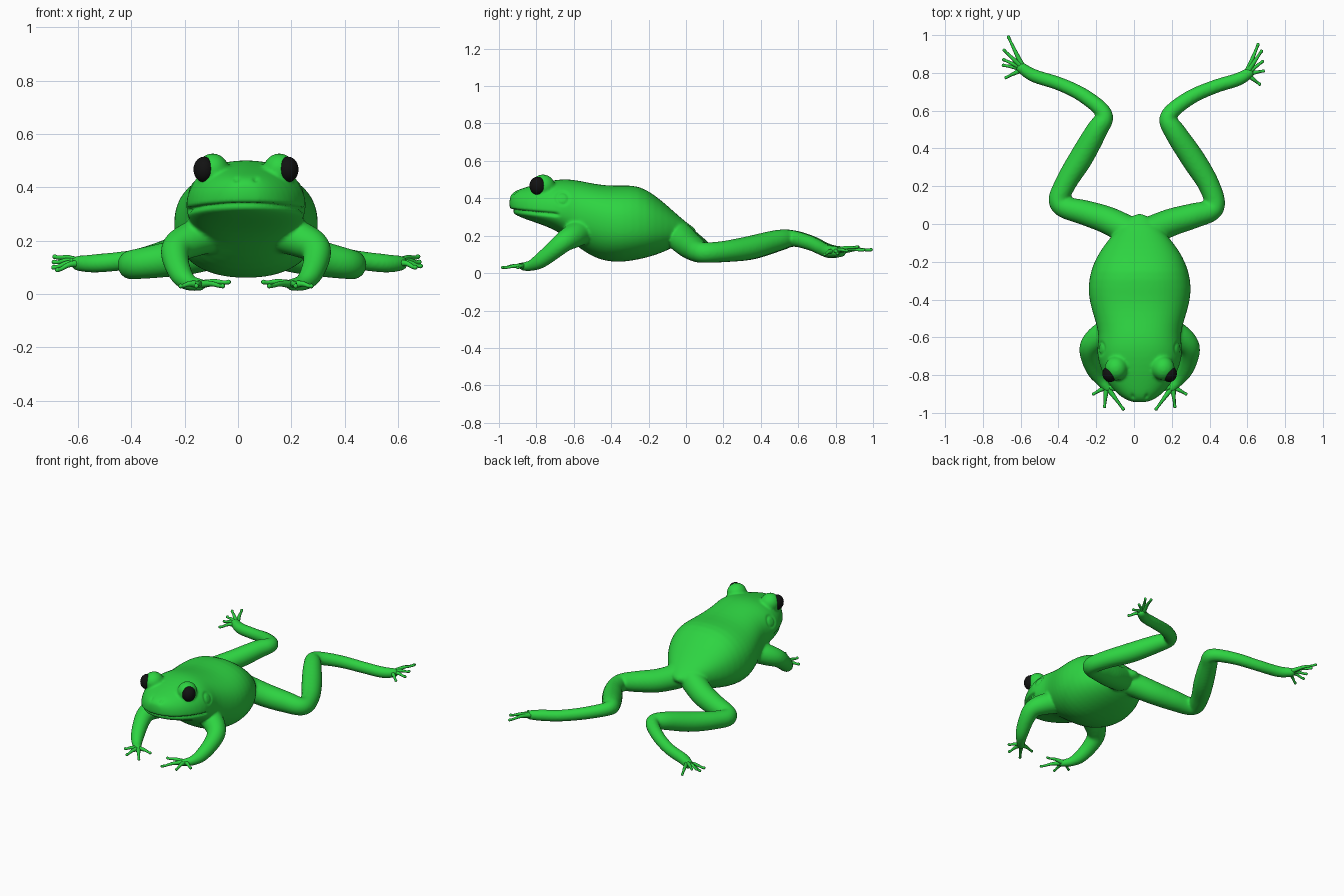
import bpy, bmesh, math
from mathutils import Vector, Matrix

if "Cube" in bpy.data.objects:
    bpy.data.objects.remove(bpy.data.objects["Cube"])

CX = 0.03  # body midline


def material(name, rgb):
    m = bpy.data.materials.new(name)
    m.diffuse_color = (*rgb, 1)
    m.use_nodes = True
    m.node_tree.nodes["Principled BSDF"].inputs["Base Color"].default_value = m.diffuse_color
    return m


GREEN = material("green_skin", (0.027, 0.66, 0.054))
BLACK = material("eye_black", (0.006, 0.006, 0.006))


def make(name, bm, mat):
    bmesh.ops.recalc_face_normals(bm, faces=bm.faces)
    for f in bm.faces:
        f.smooth = True
    me = bpy.data.meshes.new(name)
    bm.to_mesh(me)
    bm.free()
    me.materials.append(mat)
    ob = bpy.data.objects.new(name, me)
    bpy.context.collection.objects.link(ob)
    return ob


def loft(bm, rings):
    vs = [[bm.verts.new(p) for p in r] for r in rings]
    n = len(vs[0])
    for a, b in zip(vs, vs[1:]):
        for i in range(n):
            j = (i + 1) % n
            bm.faces.new((a[i], a[j], b[j], b[i]))
    bm.faces.new(vs[0][::-1])
    bm.faces.new(vs[-1])


def spline(pts, steps):
    # Catmull-Rom through (x, y, z, radius) points
    p = [Vector(q) for q in [pts[0], *pts, pts[-1]]]
    out = []
    for a, b, c, d in zip(p, p[1:], p[2:], p[3:]):
        for k in range(steps):
            t = k / steps
            out.append(0.5 * (2 * b + (c - a) * t + (2 * a - 5 * b + 4 * c - d) * t * t
                              + (3 * b - a - 3 * c + d) * t ** 3))
    return out + [p[-1]]


def tube(bm, pts, sides=16, steps=5):
    path = spline(pts, steps)
    rings = []
    for i, q in enumerate(path):
        t = (path[min(i + 1, len(path) - 1)] - path[max(i - 1, 0)]).xyz.normalized()
        u = t.cross(Vector((0, 0, 1))).normalized()
        v = u.cross(t)
        ring = lambda c, r: [c + (u * math.cos(a) + v * math.sin(a)) * r
                             for a in (2 * math.pi * k / sides for k in range(sides))]
        caps = [(-0.85, 0.5), (-0.5, 0.85)]
        if i == 0:
            rings += [ring(q.xyz + t * q.w * o, q.w * s) for o, s in caps]
        rings.append(ring(q.xyz, q.w))
        if i == len(path) - 1:
            rings += [ring(q.xyz - t * q.w * o, q.w * s) for o, s in reversed(caps)]
    loft(bm, rings)


def ball(bm, c, r, seg=20):
    bmesh.ops.create_uvsphere(bm, u_segments=seg, v_segments=seg * 2 // 3, radius=1,
                              matrix=Matrix.Translation(c) @ Matrix.Diagonal((*r, 1)))


# Head and torso: y, bottom, top, height of widest point, half width
SECTIONS = [
    (-.945, .345, .405, .37, .035), (-.93, .322, .428, .36, .075), (-.90, .305, .446, .345, .12),
    (-.85, .285, .462, .338, .165), (-.78, .262, .483, .333, .203), (-.70, .23, .5, .33, .228),
    (-.64, .19, .504, .33, .224), (-.58, .14, .497, .32, .216), (-.50, .085, .48, .29, .24),
    (-.42, .06, .468, .27, .265), (-.34, .057, .47, .26, .276), (-.25, .072, .47, .255, .262),
    (-.17, .093, .42, .25, .228), (-.10, .12, .362, .24, .18), (-.03, .16, .297, .23, .12),
    (.03, .19, .25, .22, .055), (.055, .205, .235, .22, .02)]

bm = bmesh.new()
rings = []
for y, zb, zt, zm, hw in SECTIONS:
    ring = []
    for k in range(28):
        a = 2 * math.pi * k / 28
        c, s = math.cos(a), math.sin(a)
        h = zt - zm if s > 0 else zm - zb
        e = 0.88
        ring.append((CX + hw * math.copysign(abs(c) ** e, c), y,
                     zm + h * math.copysign(abs(s) ** e, s)))
    rings.append(ring)
loft(bm, rings)

# Brows and arms, mirrored about the midline
ARM = [(.13, -.55, .23, .075), (.215, -.60, .2, .068), (.262, -.65, .17, .058),
       (.262, -.71, .12, .05), (.238, -.78, .065, .042), (.205, -.83, .04, .03),
       (.17, -.87, .035, .024)]
for s in (1, -1):
    ball(bm, (CX + s * .125, -.765, .466), (.062, .066, .062))
    tube(bm, [(CX + s * x, y, z, r) for x, y, z, r in ARM])

# Hind legs, each with its own pose
LEGS = {
    "right": [(.08, -.04, .2, .08), (.2, .01, .155, .075), (.32, .045, .13, .068),
              (.425, .085, .11, .057), (.40, .2, .115, .058), (.315, .34, .135, .065),
              (.215, .49, .175, .058), (.18, .57, .185, .045), (.29, .665, .16, .04),
              (.43, .728, .13, .037), (.55, .765, .115, .036), (.61, .80, .115, .03)],
    "left": [(-.02, -.04, .2, .08), (-.14, .02, .155, .075), (-.26, .06, .13, .068),
             (-.395, .105, .11, .057), (-.365, .21, .115, .058), (-.28, .35, .135, .065),
             (-.195, .50, .175, .058), (-.155, .58, .185, .045), (-.26, .675, .16, .04),
             (-.39, .74, .13, .037), (-.53, .785, .115, .036), (-.60, .83, .115, .03)]}
for leg in LEGS.values():
    tube(bm, leg)

# Fuse into one smooth skin
body = make("body_and_limbs", bm, GREEN)
body.modifiers.new("round", "SUBSURF").levels = 1
rm = body.modifiers.new("fuse", "REMESH")
rm.mode, rm.voxel_size, rm.use_smooth_shade = "VOXEL", 0.0075, True
sm = body.modifiers.new("soften", "SMOOTH")
sm.factor, sm.iterations = 0.5, 10
dg = bpy.context.evaluated_depsgraph_get()
skin = bpy.data.meshes.new_from_object(body.evaluated_get(dg))
body.modifiers.clear()
body.data = skin

# Press in the mouth line, eardrums and nostrils
bell = lambda d, w: math.exp(-(d / w) ** 2)
normals = [v.normal.copy() for v in skin.vertices]
for v, n in zip(skin.vertices, normals):
    x, y, z = v.co
    off = abs(x - CX)
    if y > -.58 or z < .25:
        continue
    d = 0
    if y < -.67:
        zm = .333 - .022 * (y + .94) / .27
        d += .016 * bell(z - zm, .009) * min(1, (-.67 - y) / .03)
    if off > .12:
        d += .005 * bell(math.hypot(y + .66, z - .40) - .032, .008)
    if y < -.85:
        d += .008 * bell(math.hypot(off - .037, z - .43), .009)
    v.co -= n * d
skin.polygons.foreach_set("use_smooth", [True] * len(skin.polygons))
if not skin.materials:
    skin.materials.append(GREEN)


# Fingers and toes with slightly swollen tips
def digits(name, root, tips, arch):
    b = bmesh.new()
    root = Vector(root)
    for tip in tips:
        tip = Vector(tip)
        mid = root.lerp(tip, .5) + Vector((0, 0, arch))
        tube(b, [(*root, .017), (*mid, .0105), (*root.lerp(tip, .85), .0075), (*tip, .009)], 10, 4)
    make(name, b, GREEN)


FINGERS = [(.065, -.89, .045), (.087, -.98, .03), (.186, -.967, .03), (.245, -.9, .03)]
for s, side in ((1, "right"), (-1, "left")):
    digits(side + "_fingers", (CX + s * .175, -.86, .035),
           [(CX + s * x, y, z) for x, y, z in FINGERS], .006)
    b = bmesh.new()
    ball(b, (CX + s * .157, -.793, .467), (.04, .044, .048), 28)
    make(side + "_eye", b, BLACK)

digits("right_toes", (.595, .795, .115),
       [(.657, .95, .125), (.675, .915, .14), (.68, .86, .12), (.685, .81, .105), (.665, .74, .1)], .008)
digits("left_toes", (-.585, .822, .115),
       [(-.665, .99, .125), (-.688, .92, .14), (-.69, .87, .12), (-.692, .84, .1), (-.678, .775, .09)], .008)
